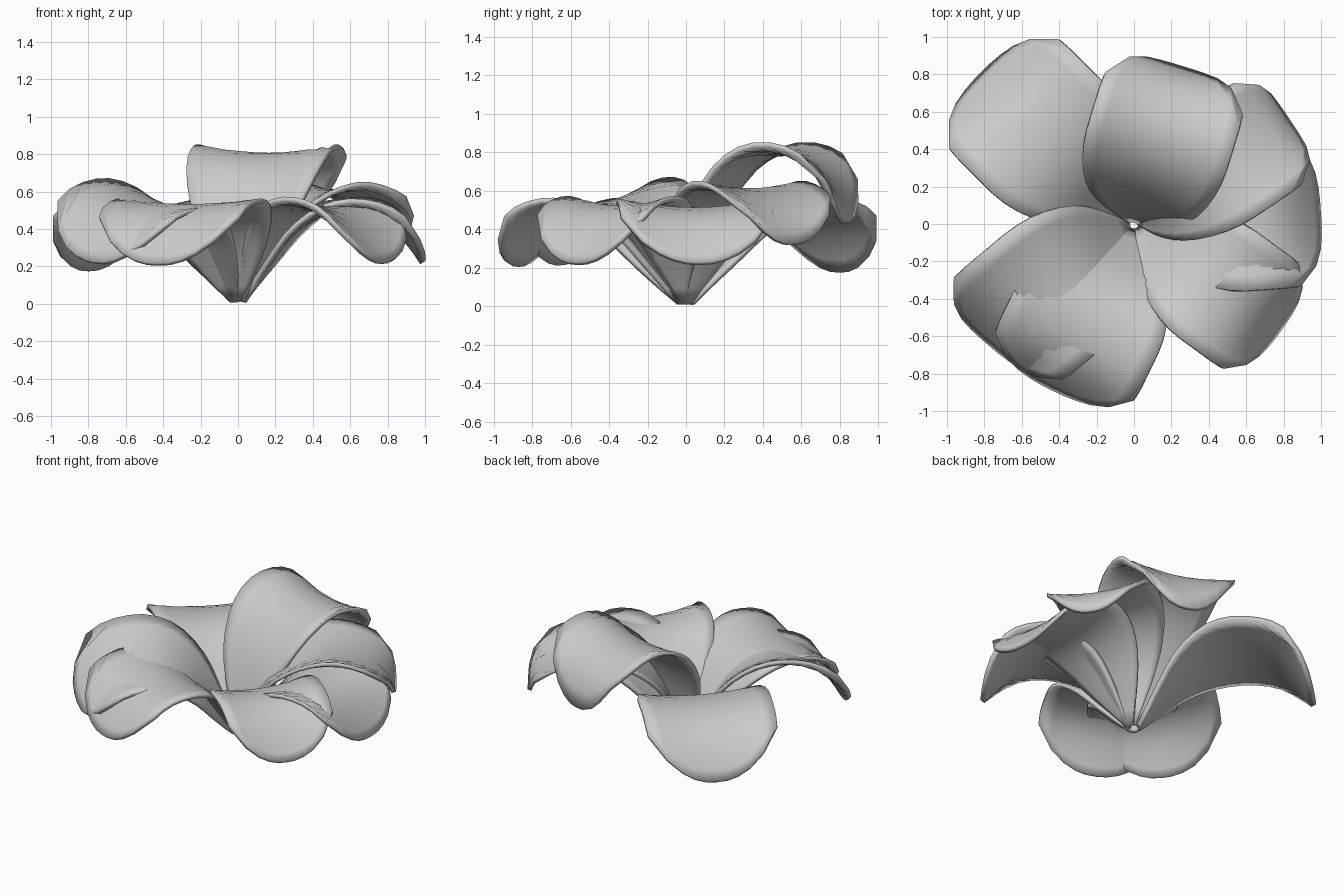
import bpy, math
from mathutils import Vector

if "Cube" in bpy.data.objects:
    bpy.data.objects.remove(bpy.data.objects["Cube"])

NU, NV = 10, 14


def spline(pts, t):
    # Catmull-Rom through the 2D profile, t in 0..1
    n = len(pts) - 1
    i = min(int(t * n), n - 1)
    f = t * n - i
    p1, p2 = Vector(pts[i]), Vector(pts[i + 1])
    p0 = Vector(pts[i - 1]) if i > 0 else 2 * p1 - p2
    p3 = Vector(pts[i + 2]) if i + 2 <= n else 2 * p2 - p1
    return 0.5 * (2 * p1 + (p2 - p0) * f + (2 * p0 - 5 * p1 + 4 * p2 - p3) * f ** 2
                  + (3 * p1 - p0 - 3 * p2 + p3) * f ** 3)


def petal(name, angle, half_width, cup, profile, roll=0, early=1.1):
    a = math.radians(angle)
    out, side = Vector((math.cos(a), math.sin(a), 0)), Vector((-math.sin(a), math.cos(a), 0))
    verts, faces = [], []
    for j in range(NV + 1):
        for i in range(NU + 1):
            u = 2 * i / NU - 1
            # rounded tip: the sides are shorter than the middle
            s = j / NV * (1 - 0.25 * abs(u) ** 2.6)
            grow = min(s / 0.55, 1)
            w = half_width * (0.06 + 0.94 * math.sin(grow * math.pi / 2) ** early)
            w *= 1 - 0.2 * max(0, (s - 0.7) / 0.3) ** 1.5
            p = spline(profile, s)
            d = (spline(profile, min(s + 0.01, 1)) - spline(profile, max(s - 0.01, 0))).normalized()
            # edges cup along the normal, roll tips one side down
            lift = cup * u * u * (0.2 + 0.8 * grow) + roll * w * u
            r, z = p.x - d.y * lift, p.y + d.x * lift
            verts.append(out * r + side * (w * u) + Vector((0, 0, z)))
    m = NU + 1
    for j in range(NV):
        for i in range(NU):
            k = j * m + i
            faces.append((k, k + m, k + m + 1, k + 1))
    me = bpy.data.meshes.new(name)
    me.from_pydata(verts, [], faces)
    ob = bpy.data.objects.new(name, me)
    bpy.context.collection.objects.link(ob)
    for f in me.polygons:
        f.use_smooth = True
    sol = ob.modifiers.new("thickness", 'SOLIDIFY')
    sol.thickness, sol.offset = 0.027, 0
    return ob


def arch(R, H, tip):
    # drooping petal profile: (radius, height) from base over the crest to the tip
    return [(0.035, 0.015), (0.15 * R, 0.38 * H), (0.28 * R, 0.73 * H), (0.44 * R, 0.95 * H),
            (0.62 * R, H), (0.8 * R, 0.9 * H), (0.93 * R, 0.55 * H + 0.2 * tip), (R, tip)]


# Low drooping petals
petal("petal_back_left", 135, 0.42, 0.04, arch(1.14, 0.51, 0.18))
petal("petal_left", 220, 0.40, 0.05, arch(1.00, 0.53, 0.22), roll=-0.2, early=0.95)
petal("petal_front", 244, 0.42, 0.03, arch(0.98, 0.52, 0.21), early=0.95)
petal("petal_front_right", -36, 0.35, 0.05, arch(0.96, 0.51, 0.22))
petal("petal_right", 4, 0.40, 0.05, arch(0.99, 0.50, 0.22))
# Upper, steeper petals
petal("petal_back_right", 34, 0.33, 0.04,
      [(0.03, 0.03), (0.10, 0.24), (0.22, 0.43), (0.4, 0.56), (0.6, 0.60),
       (0.8, 0.55), (0.94, 0.45), (0.99, 0.32)])
petal("petal_back_upright", 73, 0.39, 0.045,
      [(0.02, 0.03), (0.07, 0.26), (0.15, 0.49), (0.29, 0.69), (0.47, 0.79),
       (0.66, 0.77), (0.81, 0.64), (0.87, 0.43)], early=0.95)
